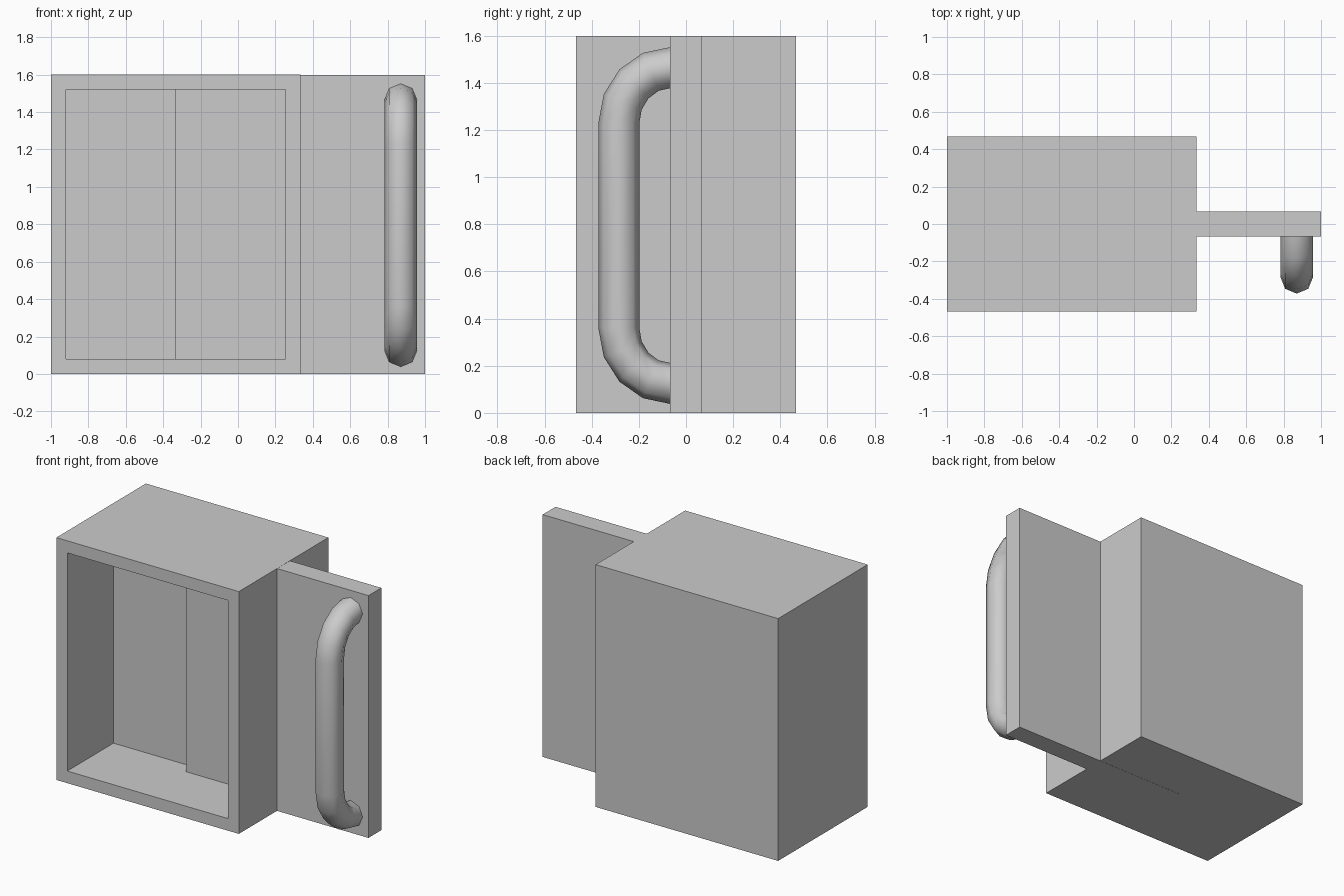
import bpy, bmesh, math
from mathutils import Vector

if "Cube" in bpy.data.objects:
    bpy.data.objects.remove(bpy.data.objects["Cube"])


def make_object(name, bm):
    bmesh.ops.recalc_face_normals(bm, faces=bm.faces)
    mesh = bpy.data.meshes.new(name)
    bm.to_mesh(mesh)
    bm.free()
    obj = bpy.data.objects.new(name, mesh)
    bpy.context.collection.objects.link(obj)
    return obj


def box_bmesh(lo, hi):
    lo, hi = Vector(lo), Vector(hi)
    bm = bmesh.new()
    bmesh.ops.create_cube(bm, size=1)
    bmesh.ops.scale(bm, vec=hi - lo, verts=bm.verts)
    bmesh.ops.translate(bm, vec=(lo + hi) / 2, verts=bm.verts)
    bm.normal_update()
    return bm


# Housing: box with a rectangular recess in the front
bm = box_bmesh((-1, -0.467, 0), (0.333, 0.467, 1.6))
front = min(bm.faces, key=lambda f: f.calc_center_median().y)
bmesh.ops.inset_individual(bm, faces=[front], thickness=0.113)
bm.normal_update()
bmesh.ops.inset_individual(bm, faces=[front], thickness=0, depth=-0.482)
make_object("housing", bm)

# Sliding panel: passes through the housing and into the recess
make_object("sliding_panel", box_bmesh((-0.333, -0.067, -0.001), (1, 0.067, 1.599)))

# Handle: eight-sided tube swept along a C-shaped path
SIDES, STEPS, RADIUS = 8, 4, 0.087
HX, ROOT_Y, REACH, RISE = 0.87, -0.066, 0.219, 0.235
path = []
for centre_z, start in ((0.36, 0), (1.23, 90)):
    for i in range(STEPS + 1):
        a = math.radians(start + 90 * i / STEPS)
        path.append((ROOT_Y - REACH * math.sin(a), centre_z - RISE * math.cos(a), a))

bm = bmesh.new()
rings = []
for y, z, a in path:
    out = Vector((0, -math.sin(a), -math.cos(a)))
    ring = []
    for k in range(SIDES):
        t = 2 * math.pi * k / SIDES
        offset = out * math.cos(t) + Vector((1, 0, 0)) * math.sin(t)
        ring.append(bm.verts.new(Vector((HX, y, z)) + offset * RADIUS))
    rings.append(ring)
for r0, r1 in zip(rings, rings[1:]):
    for k in range(SIDES):
        n = (k + 1) % SIDES
        bm.faces.new((r0[k], r0[n], r1[n], r1[k]))
bm.faces.new(rings[0])
bm.faces.new(rings[-1])
handle = make_object("handle", bm)
bpy.context.view_layer.objects.active = handle
handle.select_set(True)
bpy.ops.object.shade_smooth_by_angle(angle=math.radians(60))
